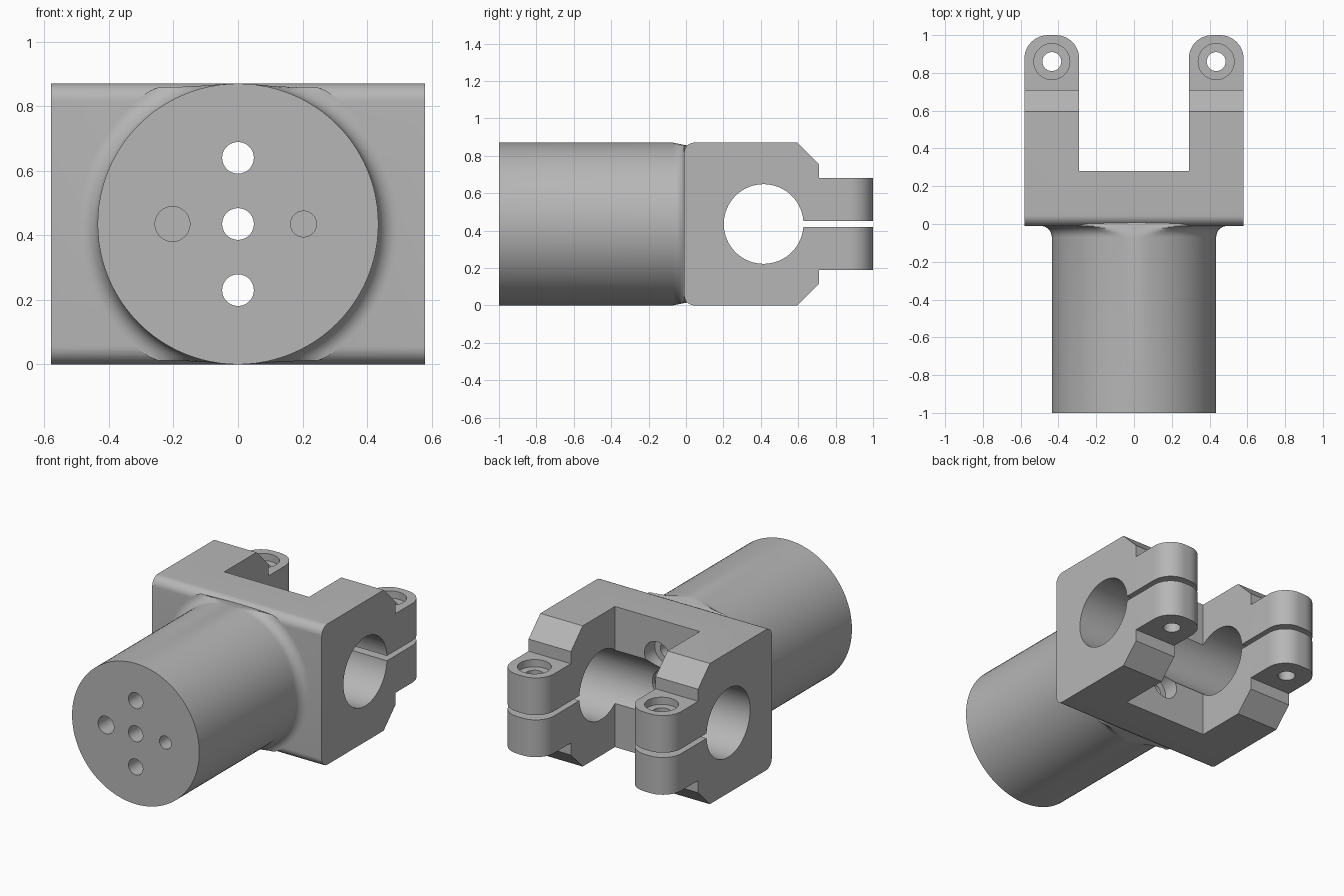
import bpy
import bmesh
from math import sin, cos, pi

cube = bpy.data.objects.get("Cube")
if cube:
    bpy.data.objects.remove(cube, do_unlink=True)

MID = 0.435      # axis height and shank radius
HALF = 0.58      # half width of the fork
INNER = 0.29     # half width of the slot
SEGS = 96

steel = bpy.data.materials.new("plain_grey")
steel.use_nodes = True
grey = (0.47, 0.47, 0.47, 1)
steel.diffuse_color = grey
steel.node_tree.nodes["Principled BSDF"].inputs["Base Color"].default_value = grey


def loft(name, rings):
    """Closed solid through rings of equal point count."""
    bm = bmesh.new()
    loops = [[bm.verts.new(p) for p in ring] for ring in rings]
    n = len(loops[0])
    for a, b in zip(loops, loops[1:]):
        for i in range(n):
            j = (i + 1) % n
            bm.faces.new((a[i], a[j], b[j], b[i]))
    bm.faces.new(loops[0])
    bm.faces.new(loops[-1])
    bmesh.ops.recalc_face_normals(bm, faces=bm.faces)
    mesh = bpy.data.meshes.new(name)
    bm.to_mesh(mesh)
    bm.free()
    mesh.materials.append(steel)
    obj = bpy.data.objects.new(name, mesh)
    bpy.context.collection.objects.link(obj)
    return obj


def prism(name, points, axis, start, end):
    """Extrude a 2D outline along the x, y or z axis."""
    place = {"x": lambda u, v, t: (t, u, v),
             "y": lambda u, v, t: (u, t, v),
             "z": lambda u, v, t: (u, v, t)}[axis]
    return loft(name, [[place(u, v, t) for u, v in points] for t in (start, end)])


def arc(cu, cv, r, a0, a1, steps=12):
    angles = [a0 + (a1 - a0) * i / steps for i in range(steps + 1)]
    return [(cu + r * cos(a), cv + r * sin(a)) for a in angles]


def drill(axis, u, v, r, start, end):
    return prism("drill", arc(u, v, r, 0, 2 * pi, 64)[:-1], axis, start, end)


def box(name, y0, y1, z0, z1, half):
    return prism(name, [(y0, z0), (y1, z0), (y1, z1), (y0, z1)], "x", -half, half)


def combine(target, tool, operation):
    mod = target.modifiers.new("cut", "BOOLEAN")
    mod.operation = operation
    mod.solver = "EXACT"
    mod.object = tool
    bpy.context.view_layer.update()
    graph = bpy.context.evaluated_depsgraph_get()
    mesh = bpy.data.meshes.new_from_object(target.evaluated_get(graph))
    target.modifiers.clear()
    target.data = mesh
    bpy.data.objects.remove(tool, do_unlink=True)


# Fork side profile: rounded front edges, chamfers and clamp lugs
front, edge = -0.01, 0.055
lower = arc(front + edge, edge, edge, pi, 1.5 * pi)
lower += [(0.595, 0), (0.71, 0.115), (0.71, 0.19), (1.1, 0.19)]
upper = [(1.1, 0.68), (0.71, 0.68), (0.71, 0.755), (0.595, 2 * MID)]
upper += arc(front + edge, 2 * MID - edge, edge, 0.5 * pi, pi)
body = prism("clamp_fork", lower + upper, "x", -0.7, 0.7)

# Fork plan outline: U shape with rounded tips
tip = 0.125
right = [(HALF, -0.2)] + arc(HALF - tip, 1 - tip, tip, 0, pi / 2)
right += arc(INNER + tip, 1 - tip, tip, pi / 2, pi) + [(INNER, 0.28)]
plan = right + [(-x, y) for x, y in reversed(right)]
combine(body, prism("plan", plan, "z", -0.2, 1.1), "INTERSECT")

# Round shank, flaring into the fork but trimmed to the fork height
fillet = 0.06
profile = [(-1, MID), (front - fillet, MID)]
profile += [(front - fillet + fillet * sin(a), MID + fillet - fillet * cos(a))
            for a in [pi / 2 * i / 8 for i in range(1, 9)]]
profile += [(0.1, 0.4)]
rings = []
for y, r in profile:
    limit = MID - 0.012 * min(1, max(0, (y - front + fillet) / fillet))
    rings.append([(r * cos(a), y, MID + max(-limit, min(limit, r * sin(a))))
                  for a in [2 * pi * i / SEGS for i in range(SEGS)]])
combine(body, loft("shank", rings), "UNION")

# Cross bore and clamp slit
cutters = [drill("x", 0.415, MID, 0.213, -1, 1),
           box("slit", 0.5, 1.2, 0.42, 0.45, 1)]

# Bolt holes running through the shank, counterbored in the slot floor
for z in (0.23, MID, 0.64):
    cutters.append(drill("y", 0, z, 0.049, -1.2, 0.5))
    cutters.append(drill("y", 0, z, 0.088, 0.18, 0.5))

# Blind dowel holes in the end face
cutters.append(drill("y", -0.203, MID, 0.054, -1.2, -0.75))
cutters.append(drill("y", 0.203, MID, 0.04, -1.2, -0.75))

# Clamp screw holes, counterbored from above
for x in (-0.435, 0.435):
    cutters.append(drill("z", x, 0.86, 0.05, -0.1, 1))
    cutters.append(drill("z", x, 0.86, 0.095, 0.635, 1))

for cutter in cutters:
    combine(body, cutter, "DIFFERENCE")

# Smooth round surfaces, keep machined edges sharp
bpy.ops.object.select_all(action="DESELECT")
body.select_set(True)
bpy.context.view_layer.objects.active = body
bpy.ops.object.shade_smooth_by_angle(angle=pi / 6)
